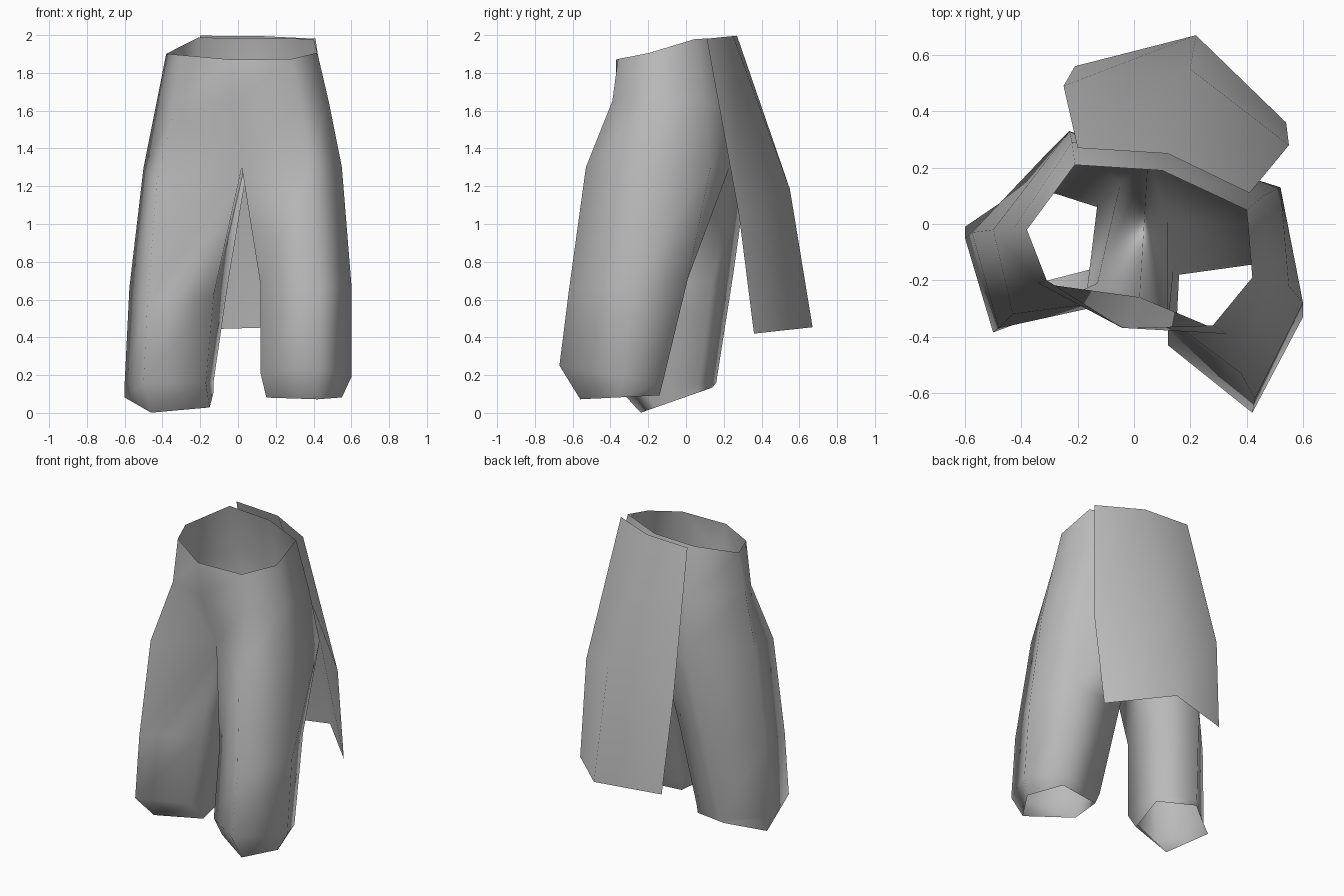
import bpy
import bmesh

default_cube = bpy.data.objects.get("Cube")
if default_cube:
    bpy.data.objects.remove(default_cube, do_unlink=True)

# Single cloth colour
cloth = bpy.data.materials.new("grey_cloth")
cloth.use_nodes = True
grey = (0.5, 0.5, 0.5, 1)
cloth.diffuse_color = grey
cloth.node_tree.nodes["Principled BSDF"].inputs["Base Color"].default_value = grey
cloth.node_tree.nodes["Principled BSDF"].inputs["Roughness"].default_value = 0.8


def add_ring(bm, points, height, slope=0.0):
    """Add a row of vertices on a plane tilted to the back, with optional lifts."""
    return [bm.verts.new((x, y, height + slope * y + sum(lift)))
            for x, y, *lift in points]


def bridge(bm, upper, lower, closed=True):
    """Join two rows of vertices with quads."""
    count = len(upper)
    for i in range(count if closed else count - 1):
        j = (i + 1) % count
        bm.faces.new((upper[i], upper[j], lower[j], lower[i]))


def loft(bm, rings, closed=True):
    for upper, lower in zip(rings, rings[1:]):
        bridge(bm, upper, lower, closed)


def finish(bm, name):
    """Turn the mesh into a smooth shaded object."""
    mesh = bpy.data.meshes.new(name)
    bm.to_mesh(mesh)
    bm.free()
    mesh.materials.append(cloth)
    for polygon in mesh.polygons:
        polygon.use_smooth = True
    part = bpy.data.objects.new(name, mesh)
    bpy.context.collection.objects.link(part)
    return part


# Trousers: rows start at the right hip and run round the back to the front
trousers = bmesh.new()
waist = add_ring(trousers, [
    (-.38, -.02, -.04), (-.21, .21), (.1, .19), (.4, .05, .025),
    (.42, -.19), (.28, -.36), (-.04, -.37), (-.31, -.2, -.01)], 1.945, .2)
hips = add_ring(trousers, [
    (-.43, -.02), (-.22, .29), (.11, .26), (.46, .1),
    (.48, -.2), (.33, -.39), (-.02, -.37), (-.34, -.21, -.05)], 1.65)
thighs = add_ring(trousers, [
    (-.5, -.02), (-.23, .33), (.05, .23), (.52, .13),
    (.55, -.22), (.38, -.53), (.02, -.26), (-.43, -.32, -.08)], 1.3)
loft(trousers, [waist, hips, thighs])

# Creases running from the front of the hips down to the crotch
for side in (5, 7):
    bmesh.ops.connect_verts(trousers, verts=[hips[side], thighs[6]])

# Each leg takes five columns; the last and first close the inner wall
right_top = [thighs[i] for i in (6, 7, 0, 1, 2)]
right_knee = add_ring(trousers, [
    (-.13, -.21), (-.48, -.37), (-.575, -.03), (-.31, .25), (-.05, .14)], .67, .25)
right_cuff = add_ring(trousers, [
    (-.17, -.26), (-.5, -.385), (-.6, -.05), (-.37, .16), (-.13, .07)], .16)
right_hem = add_ring(trousers, [
    (-.15, -.16), (-.46, -.24), (-.6, -.01), (-.38, .14), (-.13, .06)], .085, .35)
loft(trousers, [right_top, right_knee, right_cuff, right_hem])

left_top = [thighs[i] for i in (2, 3, 4, 5, 6)]
left_knee = add_ring(trousers, [
    (.12, .01), (.48, .01), (.6, -.28), (.43, -.62), (.12, -.37)], .71, .1)
left_cuff = add_ring(trousers, [
    (.14, -.16), (.51, -.125), (.6, -.33), (.42, -.67), (.12, -.43)], .13, -.18)
left_hem = add_ring(trousers, [
    (.16, -.18), (.45, -.14), (.55, -.36), (.42, -.56), (.15, -.38)], .1, .05)
loft(trousers, [left_top, left_knee, left_cuff, left_hem])
finish(trousers, "trousers")

# Open cloth panel hanging behind the waist
panel = bmesh.new()
panel_rows = [
    add_ring(panel, [(-.2, .27), (.12, .25), (.41, .11)], 1.97, .1),
    add_ring(panel, [(-.25, .49, -.07), (.2, .55), (.55, .28)], .91, .5),
    add_ring(panel, [(-.21, .56), (.22, .67), (.54, .36)], .38, .11),
]
loft(panel, panel_rows, closed=False)
finish(panel, "back_panel")
